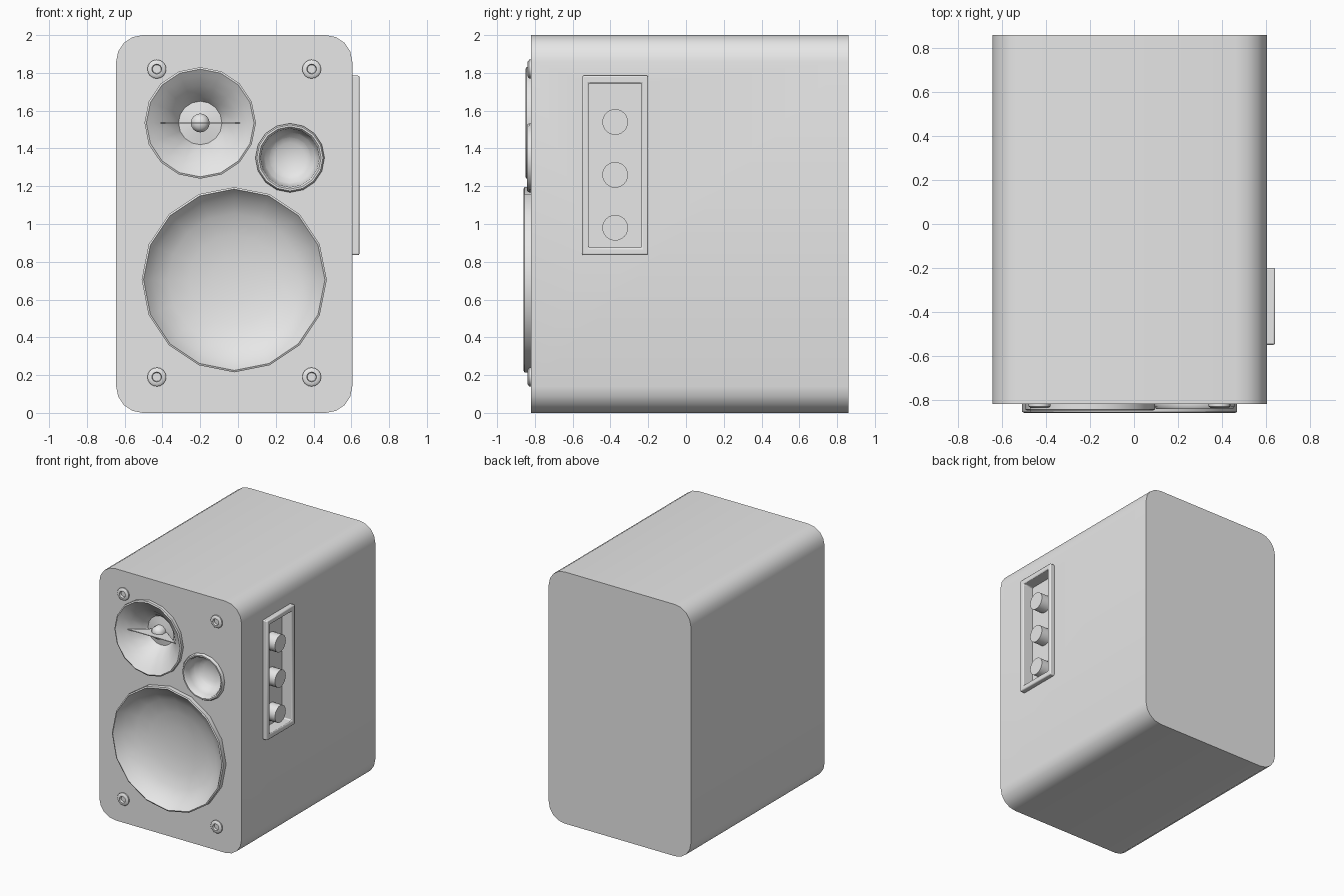
import bpy, bmesh, math
from mathutils import Matrix, Vector

cube = bpy.data.objects.get("Cube")
if cube:
    bpy.data.objects.remove(cube, do_unlink=True)

grey = bpy.data.materials.new("plain grey")
grey.use_nodes = True
grey.diffuse_color = (0.8, 0.8, 0.8, 1)
grey.node_tree.nodes["Principled BSDF"].inputs["Base Color"].default_value = (0.8, 0.8, 0.8, 1)

FRONT, BACK = -0.82, 0.86
LEFT, RIGHT = 0.605, -0.645


def finish(name, bm):
    bmesh.ops.recalc_face_normals(bm, faces=bm.faces)
    mesh = bpy.data.meshes.new(name)
    bm.to_mesh(mesh)
    bm.free()
    mesh.materials.append(grey)
    obj = bpy.data.objects.new(name, mesh)
    bpy.context.collection.objects.link(obj)
    return obj


def smooth(obj, angle=40):
    bpy.ops.object.select_all(action='DESELECT')
    obj.select_set(True)
    bpy.context.view_layer.objects.active = obj
    bpy.ops.object.shade_smooth_by_angle(angle=math.radians(angle))


def box(name, lo, hi):
    lo, hi = Vector(lo), Vector(hi)
    bm = bmesh.new()
    bmesh.ops.create_cube(bm, size=1)
    bmesh.ops.scale(bm, vec=hi - lo, verts=bm.verts)
    bmesh.ops.translate(bm, vec=(lo + hi) / 2, verts=bm.verts)
    return finish(name, bm)


def lathe(name, x, z, profile, sides=16):
    """Closed solid turned about a front-to-back axis; profile is (radius, y)."""
    bm = bmesh.new()
    verts = [bm.verts.new((0, y, r)) for r, y in profile]
    edges = [bm.edges.new(pair) for pair in zip(verts, verts[1:])]
    bmesh.ops.spin(bm, geom=verts + edges, cent=(0, 0, 0), axis=(0, 1, 0),
                   angle=math.tau, steps=sides)
    bmesh.ops.remove_doubles(bm, verts=bm.verts, dist=0.0005)
    bmesh.ops.translate(bm, vec=(x, 0, z), verts=bm.verts)
    return finish(name, bm)


def cut(target, cutter):
    mod = target.modifiers.new("cut", 'BOOLEAN')
    mod.operation = 'DIFFERENCE'
    mod.solver = 'EXACT'
    mod.object = cutter
    bpy.context.view_layer.objects.active = target
    bpy.ops.object.modifier_apply(modifier=mod.name)
    bpy.data.objects.remove(cutter, do_unlink=True)


# Cabinet with four rounded long edges
cabinet = box("cabinet", (RIGHT, FRONT, 0), (LEFT, BACK, 2))
bm = bmesh.new()
bm.from_mesh(cabinet.data)
long_edges = [e for e in bm.edges if abs(e.verts[0].co.y - e.verts[1].co.y) > 1]
bmesh.ops.bevel(bm, geom=long_edges, offset=0.14, segments=4, profile=0.5, affect='EDGES')
bm.to_mesh(cabinet.data)
bm.free()

# Turned front parts: name, x, z, rim radius, profile from front centre to back centre
drivers = [
    ("woofer", -0.02, 0.705, 0.49,
     [(0, -0.70), (0.12, -0.704), (0.24, -0.72), (0.35, -0.752), (0.43, -0.80),
      (0.47, -0.847), (0.48, -0.86), (0.49, -0.855), (0.49, -0.8), (0, -0.62)]),
    ("tweeter", -0.2, 1.535, 0.295,
     [(0, -0.76), (0.03, -0.752), (0.05, -0.73), (0.05, -0.69), (0.115, -0.68),
      (0.14, -0.72), (0.2, -0.785), (0.25, -0.825), (0.285, -0.85), (0.295, -0.845),
      (0.295, -0.8), (0, -0.6)]),
    ("bass_port", 0.275, 1.35, 0.18,
     [(0, -0.70), (0.08, -0.71), (0.13, -0.74), (0.152, -0.79), (0.155, -0.83),
      (0.165, -0.842), (0.175, -0.842), (0.183, -0.83), (0.183, -0.8), (0, -0.62)]),
]
for name, x, z, radius, profile in drivers:
    hole = radius - 0.012
    cut(cabinet, lathe("hole", x, z, [(0, -1), (hole, -1), (hole, -0.56), (0, -0.56)]))
    smooth(lathe(name, x, z, profile), 50)

# Thin bar across the tweeter, tapering inwards
bm = bmesh.new()
bar = [(-0.41, -0.8), (0.01, -0.8), (-0.14, -0.69), (-0.26, -0.69)]
face = bm.faces.new([bm.verts.new((x, y, 1.532)) for x, y in bar])
top = bmesh.ops.extrude_face_region(bm, geom=[face])["geom"]
bmesh.ops.translate(bm, vec=(0, 0, 0.006),
                    verts=[v for v in top if isinstance(v, bmesh.types.BMVert)])
finish("tweeter_bar", bm)

# Corner screws with a sunken socket
for side, x in (("right", -0.43), ("left", 0.39)):
    for level, z in (("lower", 0.19), ("upper", 1.82)):
        smooth(lathe(f"screw_{level}_{side}", x, z,
                     [(0, -0.815), (0.022, -0.815), (0.026, -0.838), (0.04, -0.838),
                      (0.05, -0.83), (0.05, -0.81), (0, -0.805)]))

# Control panel frame, with a recess sunk into the cabinet
FLOOR = 0.55
frame = box("control_frame", (LEFT - 0.07, -0.55, 0.835), (0.643, -0.2, 1.785))
opening = ((FLOOR, -0.515, 0.875), (0.7, -0.235, 1.745))
cut(cabinet, box("recess", *opening))
cut(frame, box("recess", (0.5, *opening[0][1:]), opening[1]))
bevel = frame.modifiers.new("soft edges", 'BEVEL')
bevel.width = 0.008
bevel.segments = 2
smooth(frame)
smooth(cabinet)

# Three knobs
for i, place in enumerate(("lower", "middle", "upper")):
    bm = bmesh.new()
    bmesh.ops.create_cone(bm, cap_ends=True, segments=24, radius1=0.068, radius2=0.068,
                          depth=0.09, matrix=Matrix.Translation((0.59, -0.375, 0.98 + 0.28 * i))
                          @ Matrix.Rotation(math.pi / 2, 4, 'Y'))
    smooth(finish(f"knob_{place}", bm))
